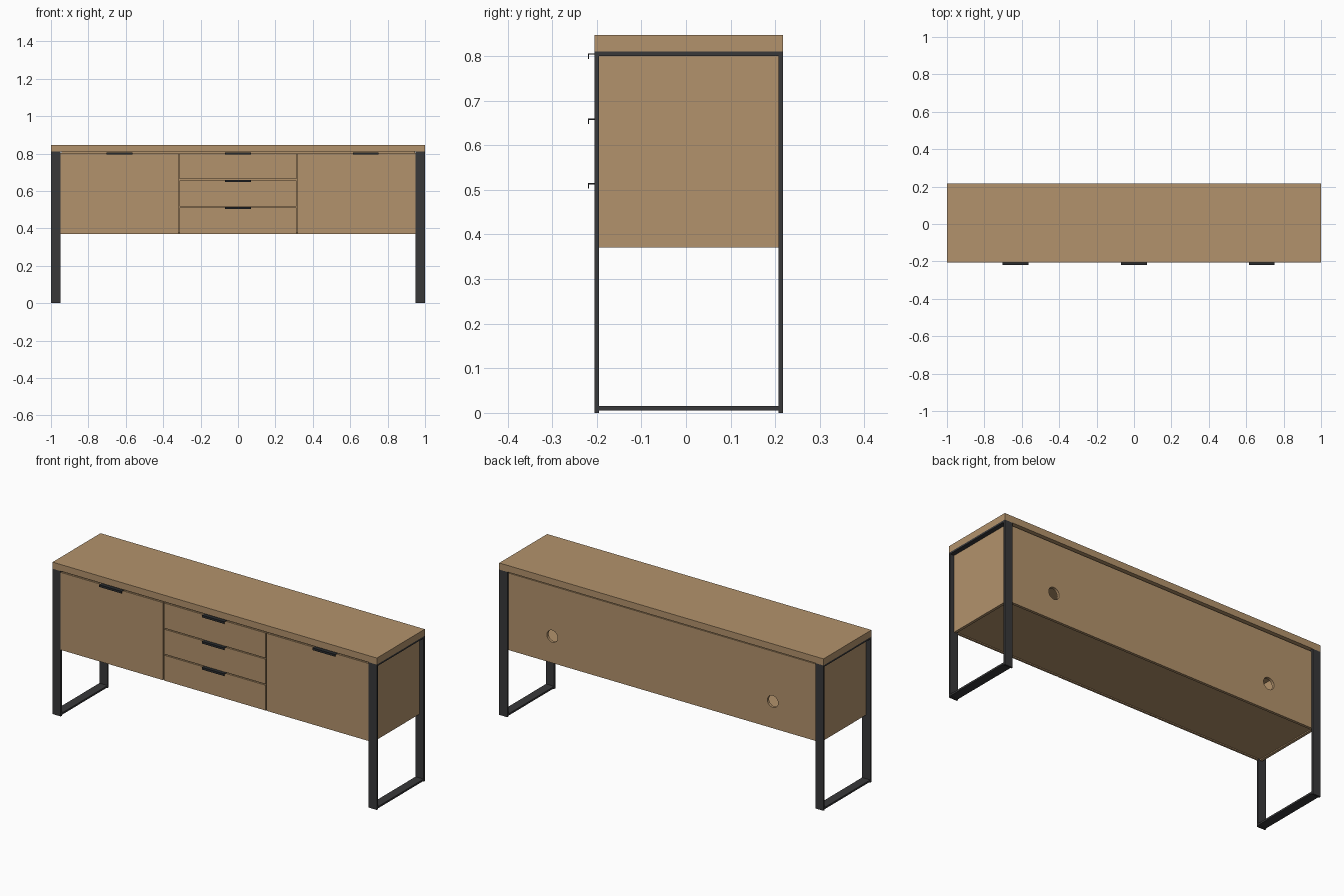
import bpy
import math
from mathutils import Vector

if "Cube" in bpy.data.objects:
    bpy.data.objects.remove(bpy.data.objects["Cube"], do_unlink=True)


def material(name, rgb):
    m = bpy.data.materials.new(name)
    m.use_nodes = True
    color = (*rgb, 1.0)
    m.diffuse_color = color
    m.node_tree.nodes["Principled BSDF"].inputs["Base Color"].default_value = color
    return m


wood = material("oak wood", (0.45, 0.29, 0.15))
steel = material("dark steel", (0.04, 0.04, 0.042))
handle_metal = material("black handle metal", (0.022, 0.024, 0.027))


def box(name, x, y, z, mat):
    """Box from (min, max) ranges on each axis."""
    bpy.ops.mesh.primitive_cube_add(size=1)
    ob = bpy.context.object
    ob.name = name
    lo, hi = Vector((x[0], y[0], z[0])), Vector((x[1], y[1], z[1]))
    for v in ob.data.vertices:
        v.co = [lo[i] + (v.co[i] + 0.5) * (hi[i] - lo[i]) for i in range(3)]
    ob.data.materials.append(mat)
    return ob


# Main levels
FRONT, BACK = -0.205, 0.217
BAR = 0.01                      # flat bar thickness
LEG_IN = 0.95                   # inner edge of legs
SIDE = 0.975                    # outer face of cabinet sides
LOW, HIGH = 0.371, 0.80         # cabinet height range
TOP_LOW, TOP_HIGH = 0.81, 0.847
T = 0.015                       # board thickness
Y0, Y1 = FRONT + BAR, BACK - BAR

# Worktop and the recessed spacer under it
box("table_top", (-1, 1), (FRONT, BACK), (TOP_LOW, TOP_HIGH), wood)
box("top_spacer", (-0.945, 0.945), (Y0, Y1 - 0.015), (HIGH, TOP_LOW), wood)

# Steel loop frame at each end
for side, s in (("right", -1), ("left", 1)):
    xr = sorted((s * LEG_IN, s))
    box(side + "_front_leg", xr, (FRONT, Y0), (0, TOP_LOW), steel)
    box(side + "_back_leg", xr, (Y1, BACK), (0, TOP_LOW), steel)
    box(side + "_top_bar", xr, (Y0, Y1), (HIGH, TOP_LOW), steel)
    box(side + "_foot_bar", xr, (Y0, Y1), (0.005, 0.015), steel)
    # Cabinet side board and inner divider
    box(side + "_side_board", sorted((s * (SIDE - T), s * SIDE)), (Y0, Y1), (LOW, HIGH), wood)
    box(side + "_divider", sorted((s * 0.309, s * 0.323)), (Y0, Y1 - T), (LOW + T, HIGH - T), wood)

# Cabinet boards
inner = (T - SIDE, SIDE - T)
box("cabinet_top_board", inner, (Y0, Y1 - T), (HIGH - T, HIGH), wood)
box("cabinet_floor", inner, (Y0, Y1 - T), (LOW + 0.006, LOW + 0.006 + T), wood)
back = box("back_board", inner, (Y1 - T, Y1), (LOW, HIGH), wood)

# Round cable holes through the back board
for s in (-1, 1):
    bpy.ops.mesh.primitive_cylinder_add(
        vertices=32, radius=0.033, depth=0.1,
        location=(s * 0.68, Y1, 0.52), rotation=(math.pi / 2, 0, 0))
    cutter = bpy.context.object
    cutter.name = "cable_hole_cutter"
    cut = back.modifiers.new("cable hole", "BOOLEAN")
    cut.operation = "DIFFERENCE"
    cut.solver = "EXACT"
    cut.object = cutter
    bpy.context.view_layer.objects.active = back
    bpy.ops.object.modifier_apply(modifier=cut.name)
    bpy.data.objects.remove(cutter, do_unlink=True)


# Folded metal pull hooked over the upper edge of a front
def pull(name, cx, top):
    xr = (cx - 0.069, cx + 0.069)
    box(name + "_flange", xr, (FRONT - 0.015, Y0), (top - 0.003, top), handle_metal)
    box(name + "_lip", xr, (FRONT - 0.015, FRONT - 0.012), (top - 0.012, top - 0.003), handle_metal)


# Doors
box("right_door", (-LEG_IN, -0.319), (FRONT, Y0), (LOW, 0.803), wood)
box("left_door", (0.319, LEG_IN), (FRONT, Y0), (LOW, 0.803), wood)
pull("right_door_pull", -0.633, 0.806)
pull("left_door_pull", 0.683, 0.806)

# Drawers, each with a pull and a rail behind the gap
bottom = LOW
for name, top in (("lower", 0.515), ("middle", 0.66), ("upper", 0.806)):
    box(name + "_drawer_front", (-0.313, 0.313), (FRONT, Y0), (bottom, top - 0.003), wood)
    pull(name + "_drawer_pull", 0, top)
    if name != "upper":
        box(name + "_drawer_rail", (-0.309, 0.309), (Y0, Y0 + 0.05), (top - 0.008, top + 0.008), wood)
    bottom = top + 0.003
